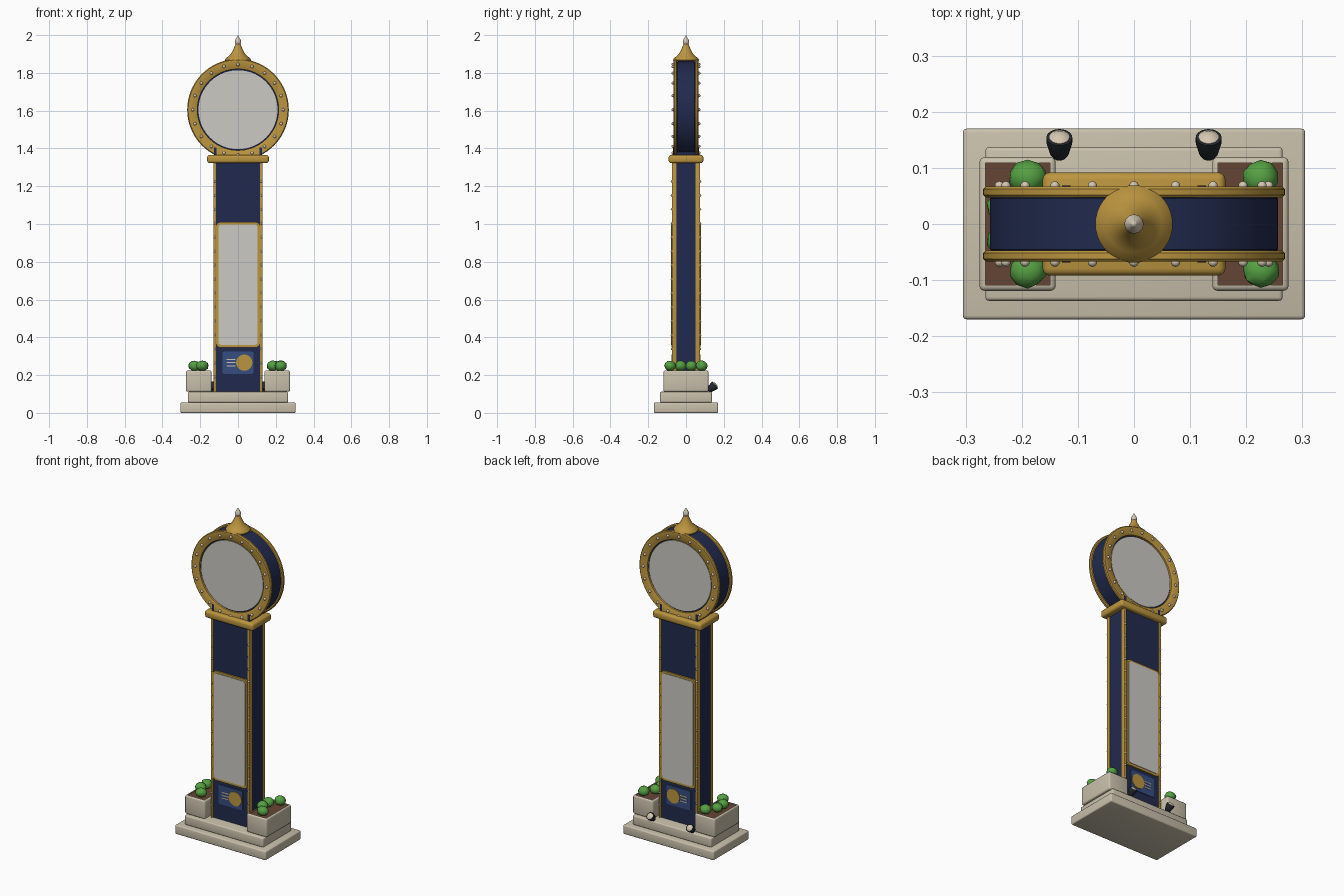
import bpy, bmesh, math, random
from mathutils import Matrix, Vector

if "Cube" in bpy.data.objects:
    bpy.data.objects.remove(bpy.data.objects["Cube"])

random.seed(4)


def mat(name, r, g, b):
    m = bpy.data.materials.new(name)
    m.diffuse_color = (r, g, b, 1)
    m.use_nodes = True
    m.node_tree.nodes["Principled BSDF"].inputs["Base Color"].default_value = m.diffuse_color
    return m


STONE = mat("stone", .59, .53, .41)
GOLD = mat("gold", .50, .30, .05)
NAVY = mat("navy", .015, .023, .075)
FACE = mat("pale grey", .60, .59, .55)
SOIL = mat("soil brown", .13, .06, .033)
LEAF = mat("leaf green", .09, .35, .055)
DARK = mat("charcoal", .017, .023, .03)
BLUE = mat("plaque blue", .035, .075, .22)
CREAM = mat("cream", .66, .57, .44)


def finish(name, bm, m, smooth=True):
    bmesh.ops.recalc_face_normals(bm, faces=bm.faces)
    me = bpy.data.meshes.new(name)
    bm.to_mesh(me)
    bm.free()
    ob = bpy.data.objects.new(name, me)
    bpy.context.collection.objects.link(ob)
    me.materials.append(m)
    if smooth:
        bpy.ops.object.select_all(action='DESELECT')
        ob.select_set(True)
        bpy.context.view_layer.objects.active = ob
        bpy.ops.object.shade_smooth_by_angle(angle=math.radians(40))
    return ob


def box(name, x, y, z, m, bevel=0):
    """Box from (min, max) pairs, with optional rounded edges."""
    bm = bmesh.new()
    size = [b - a for a, b in (x, y, z)]
    mid = [(a + b) / 2 for a, b in (x, y, z)]
    bmesh.ops.create_cube(bm, size=1, matrix=Matrix.Translation(mid) @ Matrix.Diagonal((*size, 1)))
    if bevel:
        bmesh.ops.bevel(bm, geom=bm.edges[:], offset=bevel, segments=3, profile=.5, affect='EDGES')
    return finish(name, bm, m)


def lathe(name, profile, m, matrix, n=64, closed=False):
    """Spin (radius, height) points about the local z axis."""
    bm = bmesh.new()
    vs = [bm.verts.new((r, 0, h)) for r, h in profile]
    pairs = list(zip(vs, vs[1:] + vs[:1] if closed else vs[1:]))
    es = [bm.edges.new(p) for p in pairs]
    bmesh.ops.spin(bm, geom=vs + es, cent=(0, 0, 0), axis=(0, 0, 1), angle=2 * math.pi,
                   steps=n, use_merge=True)
    bmesh.ops.remove_doubles(bm, verts=bm.verts, dist=1e-5)
    bm.transform(matrix)
    return finish(name, bm, m)


def plate(name, x, z, y0, y1, m, r):
    """Rounded rectangle in the xz plane, extruded along y."""
    bm = bmesh.new()
    pts = []
    for i, (cx, cz) in enumerate([(x[1] - r, z[1] - r), (x[0] + r, z[1] - r),
                                  (x[0] + r, z[0] + r), (x[1] - r, z[0] + r)]):
        for k in range(6):
            a = math.pi / 2 * (i + k / 5)
            pts.append(bm.verts.new((cx + r * math.cos(a), y0, cz + r * math.sin(a))))
    f = bm.faces.new(pts)
    ext = bmesh.ops.extrude_face_region(bm, geom=[f])["geom"]
    bmesh.ops.translate(bm, vec=(0, y1 - y0, 0), verts=[v for v in ext if isinstance(v, bmesh.types.BMVert)])
    return finish(name, bm, m)


def beads(name, points, r, m):
    bm = bmesh.new()
    for p in points:
        bmesh.ops.create_uvsphere(bm, u_segments=10, v_segments=6, radius=r, matrix=Matrix.Translation(p))
    return finish(name, bm, m)


def along_y(x, z, s):
    """Local z points outwards along s*y."""
    return Matrix.Translation((x, 0, z)) @ Matrix.Rotation(-s * math.pi / 2, 4, 'X')


# Stepped stone base
box("base_step_lower", (-.305, .305), (-.17, .17), (0, .055), STONE, .007)
box("base_step_upper", (-.265, .265), (-.137, .137), (.055, .112), STONE, .007)

# Planters with soil and shrubs
for s, side in ((-1, "left"), (1, "right")):
    cx = s * .2075
    bm = bmesh.new()
    bmesh.ops.create_cube(bm, size=1, matrix=Matrix.Translation((cx, 0, .168)) @ Matrix.Diagonal((.136, .238, .112, 1)))
    bmesh.ops.bevel(bm, geom=bm.edges[:], offset=.009, segments=3, profile=.5, affect='EDGES')
    top = max(bm.faces, key=lambda f: f.calc_center_median().z)
    bmesh.ops.inset_region(bm, faces=[top], thickness=.002)
    bmesh.ops.translate(bm, vec=(0, 0, -.012), verts=list(
        {v for f in bmesh.ops.extrude_discrete_faces(bm, faces=[top])["faces"] for v in f.verts}))
    finish(side + "_planter", bm, STONE)
    box(side + "_soil", (cx - .058, cx + .058), (-.109, .109), (.2, .219), SOIL)
    bm = bmesh.new()
    for dx, y in ((.018, -.083), (-.022, -.028), (-.022, .028), (.018, .083)):
        new = bmesh.ops.create_icosphere(bm, subdivisions=2, radius=1)["verts"]
        for v in new:
            v.co *= random.uniform(.93, 1.06)
            v.co = Vector((cx + dx + v.co.x * .033, y + v.co.y * .031, .249 + v.co.z * .028))
    finish(side + "_shrubs", bm, LEAF)

# Column with corner rails
box("column_body", (-.128, .128), (-.068, .068), (.11, 1.33), NAVY)
for sx in (-1, 1):
    for sy in (-1, 1):
        box("corner_rail", sorted((sx * .116, sx * .131)), sorted((sy * .05, sy * .075)), (.11, 1.33), GOLD, .003)
beads("rail_rivets", [(sx * .1235, sy * .075, .19 + i * .074) for sx in (-1, 1) for sy in (-1, 1)
                      for i in range(15)], .006, CREAM)
box("cornice", (-.163, .163), (-.092, .092), (1.322, 1.366), GOLD, .013)

# Drum brackets
for sx in (-1, 1):
    box("drum_bracket", sorted((sx * .113, sx * .128)), (-.069, .069), (1.355, 1.405), NAVY)

# Clock drum
CZ = 1.605
lathe("drum", [(0, -.051), (.25, -.051), (.257, -.045), (.257, .045), (.25, .051), (0, .051)],
      NAVY, along_y(0, CZ, 1), 96)

for s, side in ((-1, "front"), (1, "back")):
    M = along_y(0, CZ, s)
    # Clock face, bezel and bezel rivets
    lathe(side + "_clock_face", [(0, .045), (.209, .045), (.209, .058), (0, .058)], FACE, M, 72)
    lathe(side + "_bezel", [(.215, .047), (.264, .047), (.269, .052), (.269, .062), (.264, .067),
                            (.22, .067), (.215, .063)], GOLD, M, 72, True)
    beads(side + "_bezel_rivets", [(.24 * math.sin(a), s * .068, CZ + .24 * math.cos(a))
                                   for a in (math.tau * i / 20 for i in range(20))], .0085, CREAM)
    # Display window
    plate(side + "_window_frame", (-.116, .116), (.346, 1.01), s * .06, s * .077, GOLD, .022)
    plate(side + "_window", (-.104, .104), (.36, .998), s * .06, s * .08, FACE, .016)
    # Plaque with disc and bars
    plate(side + "_plaque", (-.082, .082), (.207, .324), s * .06, s * .072, BLUE, .01)
    lathe(side + "_plaque_disc", [(0, .07), (.043, .07), (.043, .076), (0, .076)], GOLD, along_y(.033, .266, s), 40)
    for z, w in ((.283, .048), (.266, .048), (.249, .048)):
        plate(side + "_plaque_bar", (-.06, -.06 + w), (z - .003, z + .003), s * .07, s * .0745, CREAM, .0025)

# Roof finial
up = Matrix.Identity(4)
lathe("finial_cap", [(0, 1.862), (.066, 1.862), (.069, 1.868), (.066, 1.876), (.05, 1.888), (.036, 1.904),
                     (.026, 1.922), (.018, 1.94), (.014, 1.952), (0, 1.954)], GOLD, up, 40)
lathe("finial_tip", [(0, 1.945), (.011, 1.947), (.017, 1.96), (.017, 1.968), (.012, 1.978),
                     (.006, 1.988), (0, 2.0)], CREAM, up, 24)

# Rear floodlights aimed up and back
for sx in (-1, 1):
    M = Matrix.Translation((sx * .133, .139, .135)) @ Matrix.Rotation(-math.radians(50), 4, 'X')
    lathe("floodlight", [(0, -.026), (.012, -.024), (.017, -.016), (.023, .008), (.023, .02), (0, .02)], DARK, M, 24)
    lathe("floodlight_lens", [(0, .018), (.018, .018), (.018, .021), (.011, .026), (0, .028)], CREAM, M, 24)
    box("floodlight_foot", (sx * .133 - .008, sx * .133 + .008), (.118, .134), (.108, .13), DARK)
